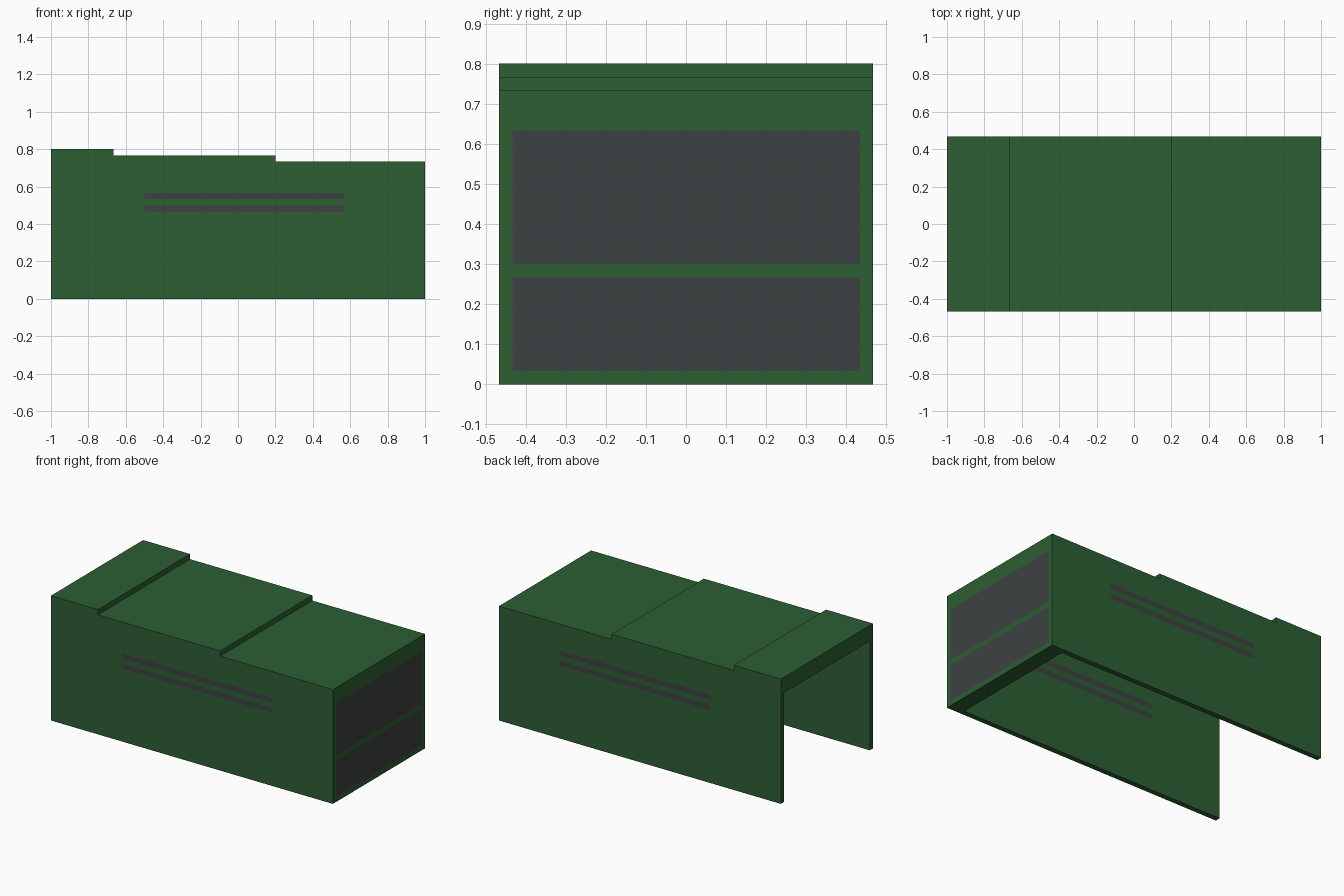
import bpy, bmesh
from mathutils import Vector

if "Cube" in bpy.data.objects:
    bpy.data.objects.remove(bpy.data.objects["Cube"])

U = 1 / 30                      # module: wall thickness
HALF_W = 14 * U                 # half of the total width


def material(name, rgb):
    m = bpy.data.materials.new(name)
    m.diffuse_color = (*rgb, 1)
    m.use_nodes = True
    m.node_tree.nodes["Principled BSDF"].inputs["Base Color"].default_value = m.diffuse_color
    return m


green = material("dark green paint", (0.026, 0.113, 0.033))
grey = material("charcoal grey", (0.048, 0.053, 0.054))


def prism(name, profile, half_width):
    """Extrude an x-z profile along y, centred on y = 0."""
    bm = bmesh.new()
    face = bm.faces.new([bm.verts.new((x, -half_width, z)) for x, z in profile])
    ext = bmesh.ops.extrude_face_region(bm, geom=[face])["geom"]
    bmesh.ops.translate(bm, vec=(0, 2 * half_width, 0),
                        verts=[v for v in ext if isinstance(v, bmesh.types.BMVert)])
    bmesh.ops.recalc_face_normals(bm, faces=bm.faces)
    mesh = bpy.data.meshes.new(name)
    bm.to_mesh(mesh)
    bm.free()
    obj = bpy.data.objects.new(name, mesh)
    bpy.context.collection.objects.link(obj)
    return obj


# Stepped cover, hollowed out from below and from the open end
cover = prism("stepped_cover", [(-1, 0), (1, 0), (1, 22 * U), (0.2, 22 * U), (0.2, 23 * U),
                                (-20 * U, 23 * U), (-20 * U, 24 * U), (-1, 24 * U)], HALF_W)
cavity = prism("cavity_cutter", [(-1.2, -0.2), (0.9, -0.2), (0.9, 0.7), (-1.2, 0.7)], HALF_W - U)
cavity.hide_render = True
mod = cover.modifiers.new("hollow", 'BOOLEAN')
mod.operation, mod.solver, mod.object = 'DIFFERENCE', 'EXACT', cavity
bpy.context.view_layer.update()
hollow = bpy.data.meshes.new_from_object(cover.evaluated_get(bpy.context.evaluated_depsgraph_get()))
cover.modifiers.clear()
cover.data = hollow
bpy.data.objects.remove(cavity)

hollow.materials.clear()
hollow.materials.append(green)
hollow.materials.append(grey)
bm = bmesh.new()
bm.from_mesh(hollow)


def is_side(f):
    return abs(f.normal.y) > 0.9


def is_end(f):
    return f.normal.x > 0.9 and f.calc_center_median().x > 0.99


def cut(test, axis, values):
    """Split the chosen faces along planes across one axis."""
    for value in values:
        faces = [f for f in bm.faces if test(f)]
        edges = {e for f in faces for e in f.edges}
        verts = {v for f in faces for v in f.verts}
        normal = Vector((0, 0, 0))
        normal[axis] = 1
        bmesh.ops.bisect_plane(bm, geom=faces + list(edges) + list(verts), dist=1e-5,
                               plane_co=normal * value, plane_no=normal)
        bm.normal_update()


# Vent strips run through both side walls; two grilles sit in the closed end
strips = [(14 * U, 15 * U), (16 * U, 17 * U)]
grilles = [(U, 8 * U), (9 * U, 19 * U)]
cut(is_side, 2, [z for s in strips for z in s])
cut(is_side, 0, [-0.5, 17 * U])
cut(is_end, 2, [z for g in grilles for z in g])
cut(is_end, 1, [U - HALF_W, HALF_W - U])

for f in bm.faces:
    c = f.calc_center_bounds()
    f.smooth = False
    f.material_index = 0
    if is_side(f) and -0.5 < c.x < 17 * U:
        f.material_index = int(any(a < c.z < b for a, b in strips))
    elif is_end(f) and abs(c.y) < HALF_W - U:
        f.material_index = int(any(a < c.z < b for a, b in grilles))
bm.to_mesh(hollow)
bm.free()
